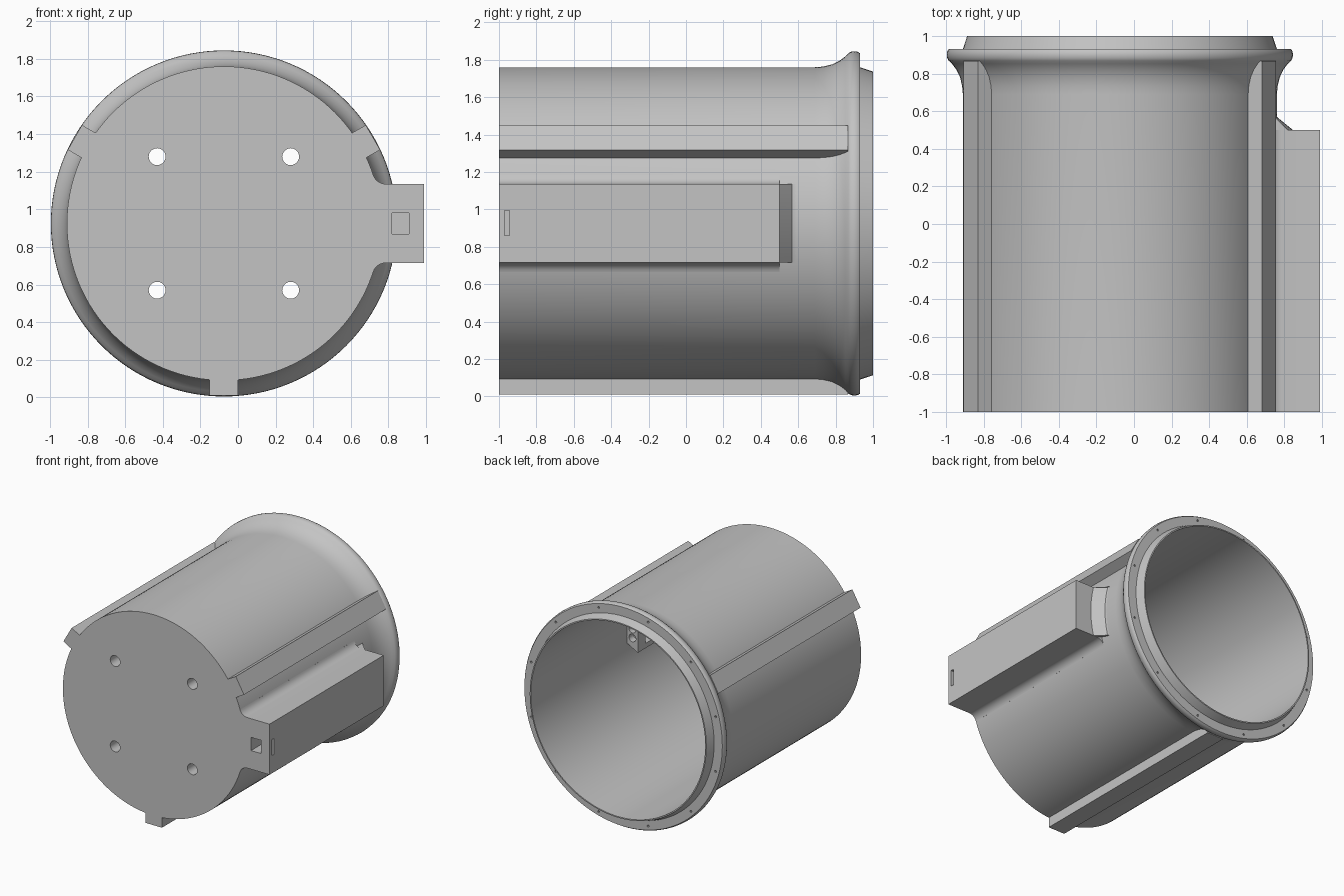
import bpy, bmesh, math
from mathutils import Vector

default = bpy.data.objects.get("Cube")
if default:
    bpy.data.objects.remove(default, do_unlink=True)

AXIS = Vector((-0.075, 0, 0.925))   # centre line of the barrel
R, WALL = 0.835, 0.82               # outer radius, radius inside the wall
BOSS_END, BOSS_HALF = 0.5, 0.21
BOSS_OUT = 1.065

grey = bpy.data.materials.new("light grey")
grey.diffuse_color = (0.55, 0.55, 0.55, 1)
grey.use_nodes = True
grey.node_tree.nodes["Principled BSDF"].inputs["Base Color"].default_value = (0.55, 0.55, 0.55, 1)


def loft(bm, rings):
    """Bridge equal rings of points and cap both ends."""
    loops = [[bm.verts.new(AXIS + Vector(p)) for p in ring] for ring in rings]
    n = len(loops[0])
    for a, b in zip(loops, loops[1:]):
        for i in range(n):
            j = (i + 1) % n
            bm.faces.new((a[i], a[j], b[j], b[i]))
    bm.faces.new(loops[0])
    bm.faces.new(loops[-1])


def make(name, *solids):
    bm = bmesh.new()
    for rings in solids:
        loft(bm, rings)
    bmesh.ops.recalc_face_normals(bm, faces=bm.faces)
    mesh = bpy.data.meshes.new(name)
    bm.to_mesh(mesh)
    bm.free()
    mesh.materials.append(grey)
    obj = bpy.data.objects.new(name, mesh)
    bpy.context.collection.objects.link(obj)
    return obj


def activate(obj):
    bpy.ops.object.select_all(action='DESELECT')
    obj.select_set(True)
    bpy.context.view_layer.objects.active = obj


def cut(obj, *solids):
    cutter = make("cutter", *solids)
    cutter.hide_render = True
    mod = obj.modifiers.new("cut", 'BOOLEAN')
    mod.operation, mod.solver, mod.object = 'DIFFERENCE', 'EXACT', cutter
    activate(obj)
    bpy.ops.object.modifier_apply(modifier=mod.name)
    bpy.data.objects.remove(cutter, do_unlink=True)


def smooth(obj):
    activate(obj)
    bpy.ops.object.shade_smooth_by_angle(angle=math.radians(28))


def circle(r, y, n, x=0, z=0):
    return [(x + r * math.cos(2 * math.pi * i / n), y, z + r * math.sin(2 * math.pi * i / n))
            for i in range(n)]


def rod(r, y0, y1, x, z, n=20):
    return [circle(r, y0, n, x, z), circle(r, y1, n, x, z)]


def prism(section, y0, y1):
    return [[(x, y, z) for x, z in section] for y in (y0, y1)]


def block(x0, x1, y0, y1, z0, z1):
    return prism([(x0, z0), (x1, z0), (x1, z1), (x0, z1)], y0, y1)


# Barrel with flared rim, tapered lip and hollow inside
profile = [(R, -1), (R, 0.69), (0.839, 0.735), (0.85, 0.78), (0.869, 0.82), (0.893, 0.852),
           (0.91, 0.868), (0.918, 0.882), (0.92, 0.9), (0.918, 0.918), (0.91, 0.93),
           (R, 0.93), (0.812, 1), (0.802, 1), (0.802, -0.9)]
barrel = make("barrel", [circle(r, y, 128) for r, y in profile])

# Four mounting holes in the base and a ring of pin holes in the rim
holes = [rod(0.045, -1.1, -0.8, x, z) for x in (-0.355, 0.355) for z in (-0.355, 0.355)]
for i in range(12):
    a = math.radians(30 * i + 15)
    holes.append(rod(0.009, 0.88, 0.96, 0.878 * math.cos(a), 0.878 * math.sin(a), 8))
cut(barrel, *holes)
smooth(barrel)

# Three guide ribs spaced evenly round the barrel
for name, deg in (("left_rib", 30), ("right_rib", 150), ("bottom_rib", 270)):
    a = math.radians(deg)
    section = [(r * math.cos(a) - t * math.sin(a), r * math.sin(a) + t * math.cos(a))
               for r, t in ((WALL, -0.076), (0.915, -0.076), (0.915, 0.076), (WALL, 0.076))]
    make(name, prism(section, -1, 0.867))

# Side housing, filleted into the barrel
FILLET = 0.07
cz = BOSS_HALF + FILLET
cx = math.sqrt((R + FILLET) ** 2 - cz ** 2)
tangent = math.atan2(cz, cx)
upper = [(BOSS_OUT, BOSS_HALF)]
for i in range(9):
    a = -math.pi / 2 - (math.pi / 2 - tangent) * i / 8
    upper.append((cx + FILLET * math.cos(a), cz + FILLET * math.sin(a)))
inner = [(WALL * math.cos(tangent * k / 6), WALL * math.sin(tangent * k / 6))
         for k in range(6, -7, -1)]
lower = [(x, -z) for x, z in reversed(upper)]
housing = make("side_housing", prism(upper + inner + lower, -1, BOSS_END))
cut(housing,
    block(0.895, 0.985, -1.1, -0.85, -0.055, 0.055),
    block(1.005, 1.2, -0.97, -0.943, -0.065, 0.07))
smooth(housing)

# Curved fillet behind the housing
END_R = 0.085
rows = []
for k in range(13):
    z = BOSS_HALF * (k / 6 - 1)
    x = math.sqrt(R * R - z * z)
    arc = [(x + END_R * (1 - math.cos(t)), BOSS_END + END_R * (1 - math.sin(t)), z)
           for t in (math.pi / 2 * i / 8 for i in range(9))]
    rows.append(arc + [(x - 0.02, BOSS_END + END_R, z), (x - 0.02, BOSS_END, z)])
smooth(make("housing_end_fillet", rows))

# Socket bracket on the inner wall, with a window and three round ports
bracket = make("inner_bracket",
               prism([(0.7, -0.11), (0.82, -0.045), (0.81, 0.18), (0.7, 0.18)], -0.54, -0.26))
cut(bracket,
    block(0.6, 0.78, -0.5, -0.36, -0.07, 0.15),
    *[rod(0.032, -0.32, -0.2, 0.75, z) for z in (0, 0.073, 0.146)])
smooth(bracket)
